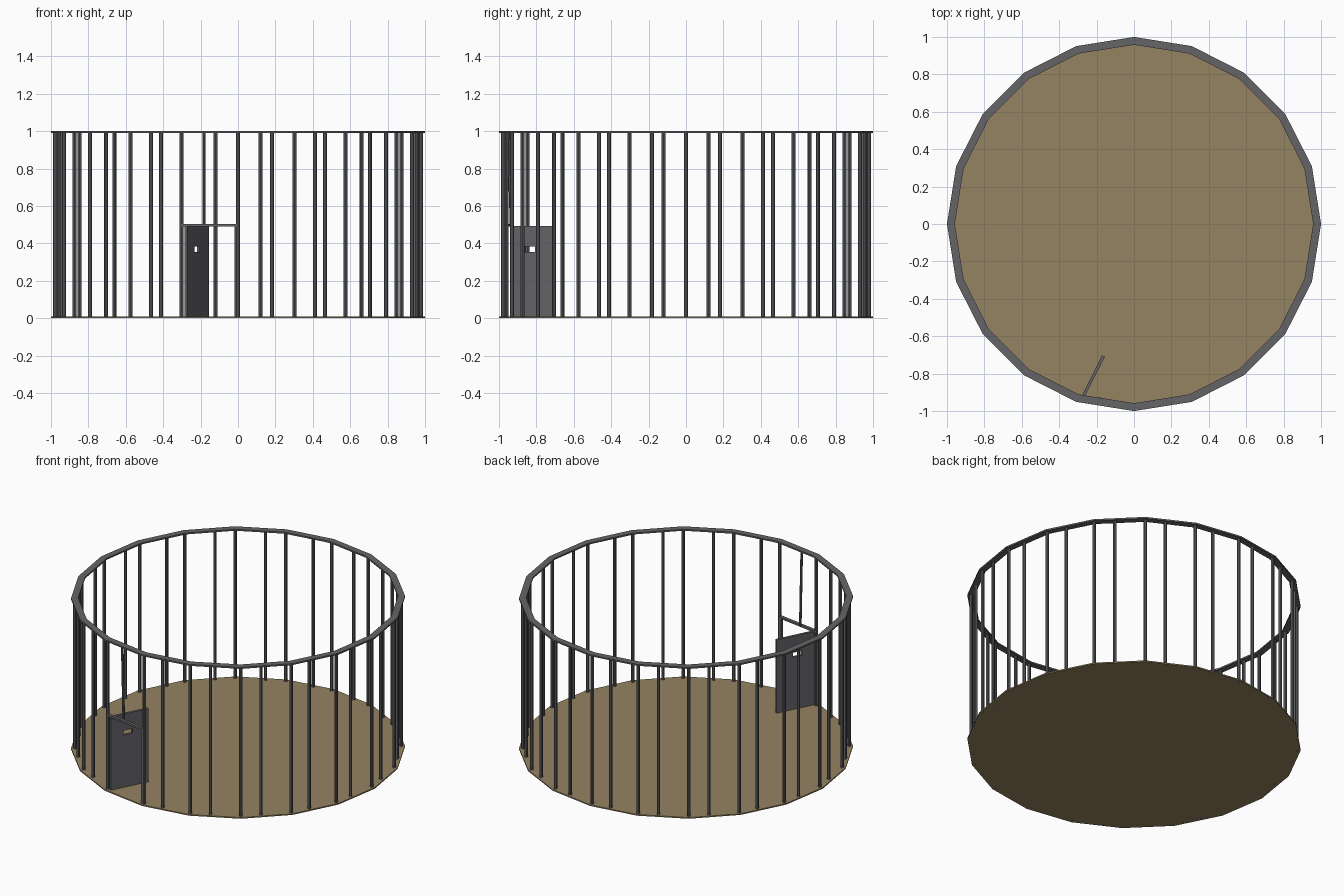
import bpy, bmesh, math
from mathutils import Vector, Matrix

if "Cube" in bpy.data.objects:
    bpy.data.objects.remove(bpy.data.objects["Cube"])

N = 20            # sides of the enclosure
R_MID = 0.978     # radius on which the bars stand


def material(name, rgb):
    m = bpy.data.materials.new(name)
    m.diffuse_color = (*rgb, 1)
    m.use_nodes = True
    m.node_tree.nodes["Principled BSDF"].inputs["Base Color"].default_value = m.diffuse_color
    return m


METAL = material("dark_grey_metal", (0.13, 0.13, 0.14))
SAND = material("sandy_brown", (0.30, 0.23, 0.12))


def finish(name, bm, mat):
    bmesh.ops.recalc_face_normals(bm, faces=bm.faces)
    me = bpy.data.meshes.new(name)
    bm.to_mesh(me)
    bm.free()
    me.materials.append(mat)
    ob = bpy.data.objects.new(name, me)
    bpy.context.collection.objects.link(ob)
    return ob


def corner(k, r=R_MID, z=0.0):
    a = math.radians(-90 + 360 / N * k)
    return Vector((r * math.cos(a), r * math.sin(a), z))


def rod(bm, a, b, r=0.0105, sides=8):
    d = b - a
    m = Matrix.Translation((a + b) / 2) @ d.to_track_quat('Z', 'Y').to_matrix().to_4x4()
    bmesh.ops.create_cone(bm, cap_ends=True, segments=sides, radius1=r, radius2=r,
                          depth=d.length, matrix=m)


def box(bm, a, b, z0, z1, t):
    # upright slab running from a to b on the ground plan
    d = b - a
    m = (Matrix.Translation(((a.x + b.x) / 2, (a.y + b.y) / 2, (z0 + z1) / 2))
         @ Matrix.Rotation(math.atan2(d.y, d.x), 4, 'Z')
         @ Matrix.Diagonal((d.length, t, z1 - z0, 1)))
    bmesh.ops.create_cube(bm, size=1, matrix=m)


# floor disc
bm = bmesh.new()
bmesh.ops.create_cone(bm, cap_ends=True, segments=N, radius1=1, radius2=1, depth=0.008,
                      matrix=Matrix.Translation((0, 0, 0.004)) @ Matrix.Rotation(math.pi / 2, 4, 'Z'))
# make sure a corner points at the front, as on the bars
for v in bm.verts:
    k = round((math.degrees(math.atan2(v.co.y, v.co.x)) + 90) / (360 / N))
    v.co = corner(k, 1.0, v.co.z)
finish("floor", bm, SAND)

# flat top ring
bm = bmesh.new()
loops = [[bm.verts.new(corner(k, r, z)) for k in range(N)]
         for r, z in ((1, 0.99), (1, 1), (0.958, 1), (0.958, 0.99))]
for i in range(4):
    p, q = loops[i], loops[(i + 1) % 4]
    for k in range(N):
        j = (k + 1) % N
        bm.faces.new((p[k], p[j], q[j], q[k]))
finish("top_ring", bm, METAL)

# vertical bars: one at each corner, one part way along each side
bm = bmesh.new()
up = Vector((0, 0, 0.992))
for k in range(N):
    p = corner(k)
    rod(bm, p, p + up)
    q = p.lerp(corner(k + 1), 0.4)
    if k == N - 1:   # short bar above the doorway, leaning slightly
        rod(bm, q + Vector((0, 0.015, 0.5)), q + up, 0.008)
    else:
        rod(bm, q, q + up)
finish("bars", bm, METAL)

# door frame
left, right = corner(-1), corner(0)
bm = bmesh.new()
box(bm, left, right, 0.49, 0.503, 0.02)
post = right.lerp(left, 0.03)
box(bm, post, right.lerp(left, 0.06), 0, 0.5, 0.015)
finish("door_frame", bm, METAL)

# open door, built around its window slot
hinge, tip = Vector((-0.279, -0.936, 0)), Vector((-0.163, -0.706, 0))
w0, w1 = hinge.lerp(tip, 0.33), hinge.lerp(tip, 0.57)
Z0, Z1, S0, S1, T = 0.008, 0.492, 0.353, 0.383, 0.016
bm = bmesh.new()
for a, b, z0, z1 in ((hinge, w0, Z0, Z1), (w1, tip, Z0, Z1),
                     (w0, w1, Z0, S0), (w0, w1, S1, Z1)):
    box(bm, a, b, z0, z1, T)
finish("door", bm, METAL)
